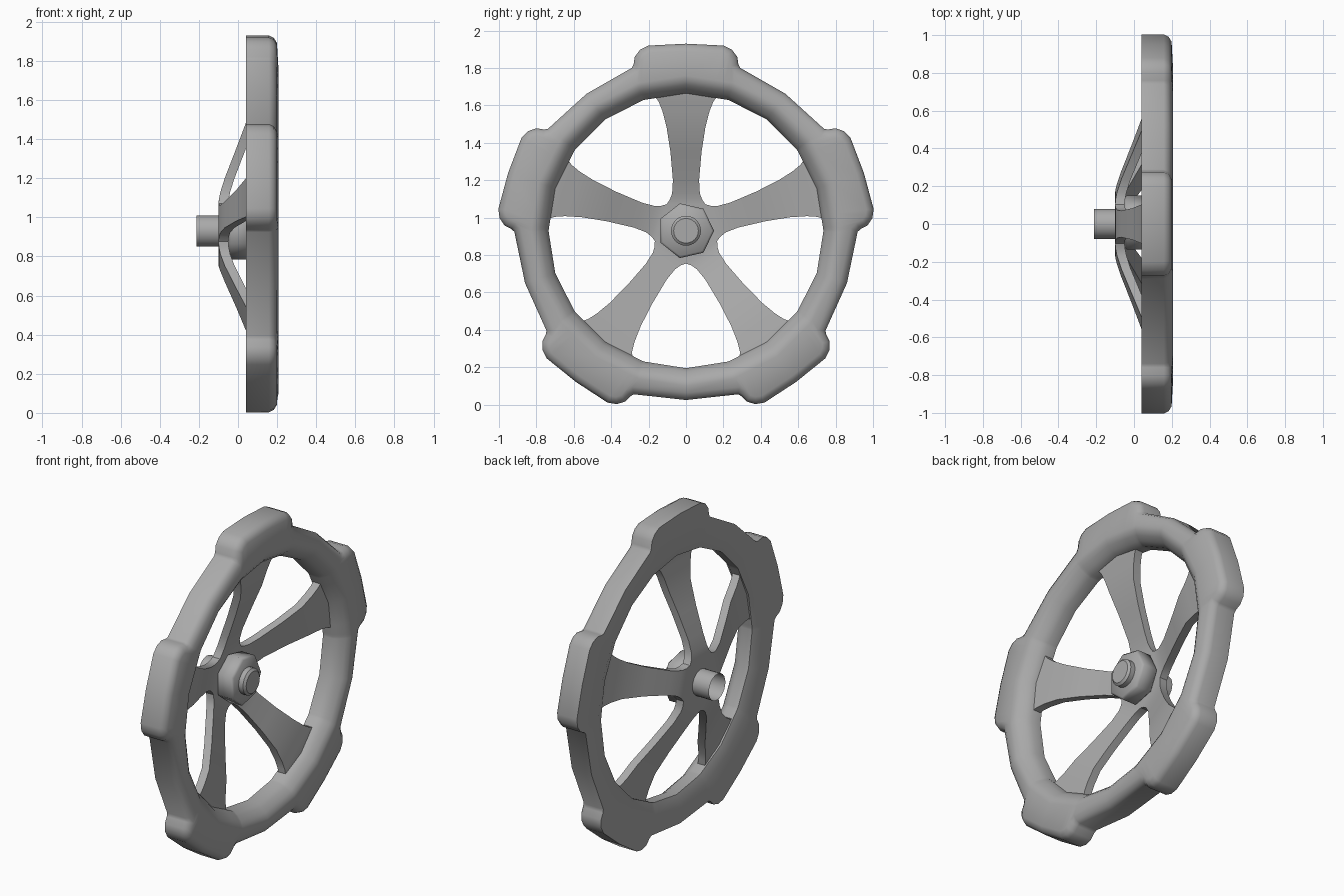
import bpy, bmesh
from math import sin, cos, pi, radians, atan2
from mathutils import Vector

if "Cube" in bpy.data.objects:
    bpy.data.objects.remove(bpy.data.objects["Cube"])

CENTRE_Z = 0.93
SPOKES = 5
SECTOR = 2 * pi / SPOKES
STEP = radians(18)

grey = bpy.data.materials.new("grey metal")
grey.use_nodes = True
grey.diffuse_color = (0.4, 0.4, 0.4, 1)
grey.node_tree.nodes["Principled BSDF"].inputs["Base Color"].default_value = (0.4, 0.4, 0.4, 1)


def place(x, along, across, turn):
    """Point at a radial and sideways distance, turned about the wheel axis."""
    c, s = cos(turn), sin(turn)
    return Vector((x, along * c - across * s, CENTRE_Z + along * s + across * c))


def finish(name, bm, angle=35):
    bmesh.ops.recalc_face_normals(bm, faces=bm.faces)
    mesh = bpy.data.meshes.new(name)
    bm.to_mesh(mesh)
    bm.free()
    mesh.materials.append(grey)
    ob = bpy.data.objects.new(name, mesh)
    bpy.context.collection.objects.link(ob)
    bpy.ops.object.select_all(action='DESELECT')
    ob.select_set(True)
    bpy.context.view_layer.objects.active = ob
    bpy.ops.object.shade_smooth_by_angle(angle=radians(angle))


def bridge(bm, a, b):
    n = len(a)
    for i in range(n):
        j = (i + 1) % n
        bm.faces.new((a[i], a[j], b[j], b[i]))


def lathe(name, profile, sides, cap_back, angle):
    """Stack of regular rings along the axis, closed at the front."""
    bm = bmesh.new()
    rings = [[bm.verts.new(place(x, r, 0, 2 * pi * i / sides)) for i in range(sides)]
             for r, x in profile]
    for a, b in zip(rings, rings[1:]):
        bridge(bm, a, b)
    bm.faces.new(rings[-1])
    if cap_back:
        bm.faces.new(rings[0])
    finish(name, bm, angle)


# Rim with five grip lobes: one outline, rounded at the front
half_lobe = [(0.2, 0.99), (0.245, 0.968), (0.274, 0.93), (0.28, 0.89), (0.289, 0.871)]
lobe = [(-w, r) for w, r in reversed(half_lobe)] + [(0, 1.0)] + half_lobe
outline = []
for k in range(SPOKES):
    turn = pi / 2 + k * SECTOR
    outline += [place(0, r, w, turn) for w, r in lobe]
    outline.append(place(0, 0.905, 0, turn + 2 * STEP))


def inset(points, amount):
    """Move each outline point inward along its mitred normal."""
    result = []
    for i, p in enumerate(points):
        before = (p - points[i - 1]).normalized()
        after = (points[(i + 1) % len(points)] - p).normalized()
        n1 = Vector((0, -before.z, before.y))
        n2 = Vector((0, -after.z, after.y))
        result.append(p + (n1 + n2) * (amount / (1 + n1.dot(n2))))
    return result


def inner_ring(radius):
    """Twenty-sided ring sampled at the angles of the outline points."""
    result = []
    for p in outline:
        a = atan2(p.z - CENTRE_Z, p.y)
        local = (a - pi / 2) % STEP - STEP / 2
        result.append(place(0, radius * cos(STEP / 2) / cos(local), 0, a))
    return result


bm = bmesh.new()
loops = [(inset(outline, d), x) for d, x in
         ((0, 0.04), (0, 0.158), (0.012, 0.183), (0.038, 0.199))]
loops += [(inner_ring(r), x) for r, x in
          ((0.83, 0.207), (0.805, 0.203), (0.78, 0.187), (0.755, 0.16),
           (0.735, 0.128), (0.735, 0.064), (0.8, 0.04))]
rings = [[bm.verts.new((x, p.y, p.z)) for p in pts] for pts, x in loops]
for i, ring in enumerate(rings):
    bridge(bm, ring, rings[(i + 1) % len(rings)])
finish("rim", bm)

# Dished web: flat hub plate and five flaring spokes
THICK = 0.05
stations = [(0.142, 0.103, -0.1), (0.167, 0.086, -0.097), (0.2, 0.074, -0.09),
            (0.27, 0.07, -0.068), (0.42, 0.083, -0.01), (0.555, 0.104, 0.041),
            (0.64, 0.126, 0.058), (0.69, 0.146, 0.068), (0.72, 0.168, 0.074),
            (0.76, 0.185, 0.08)]
bm = bmesh.new()
hub_back, hub_front = [], []
for k in range(SPOKES):
    turn = pi / 2 + k * SECTOR
    sections = []
    for r, w, x in stations:
        sections.append([bm.verts.new(place(px, r, pw, turn)) for px, pw in
                         ((x, -w), (x, w), (x + THICK, w), (x + THICK, -w))])
    for a, b in zip(sections, sections[1:]):
        bridge(bm, a, b)
    bm.faces.new(sections[-1])
    hub_back += sections[0][:2]
    hub_front += [sections[0][3], sections[0][2]]
bm.faces.new(hub_back)
bm.faces.new(hub_front)
bmesh.ops.remove_doubles(bm, verts=bm.verts, dist=0.003)
finish("spokes", bm)

# Seven-sided chamfered nut and the shaft through it, open at the back
lathe("nut", [(0.136, -0.052), (0.15, -0.038), (0.15, 0.048), (0.138, 0.06)], 7, True, 48)
lathe("shaft", [(0.08, -0.212), (0.08, 0.09), (0.066, 0.102)], 24, False, 35)
